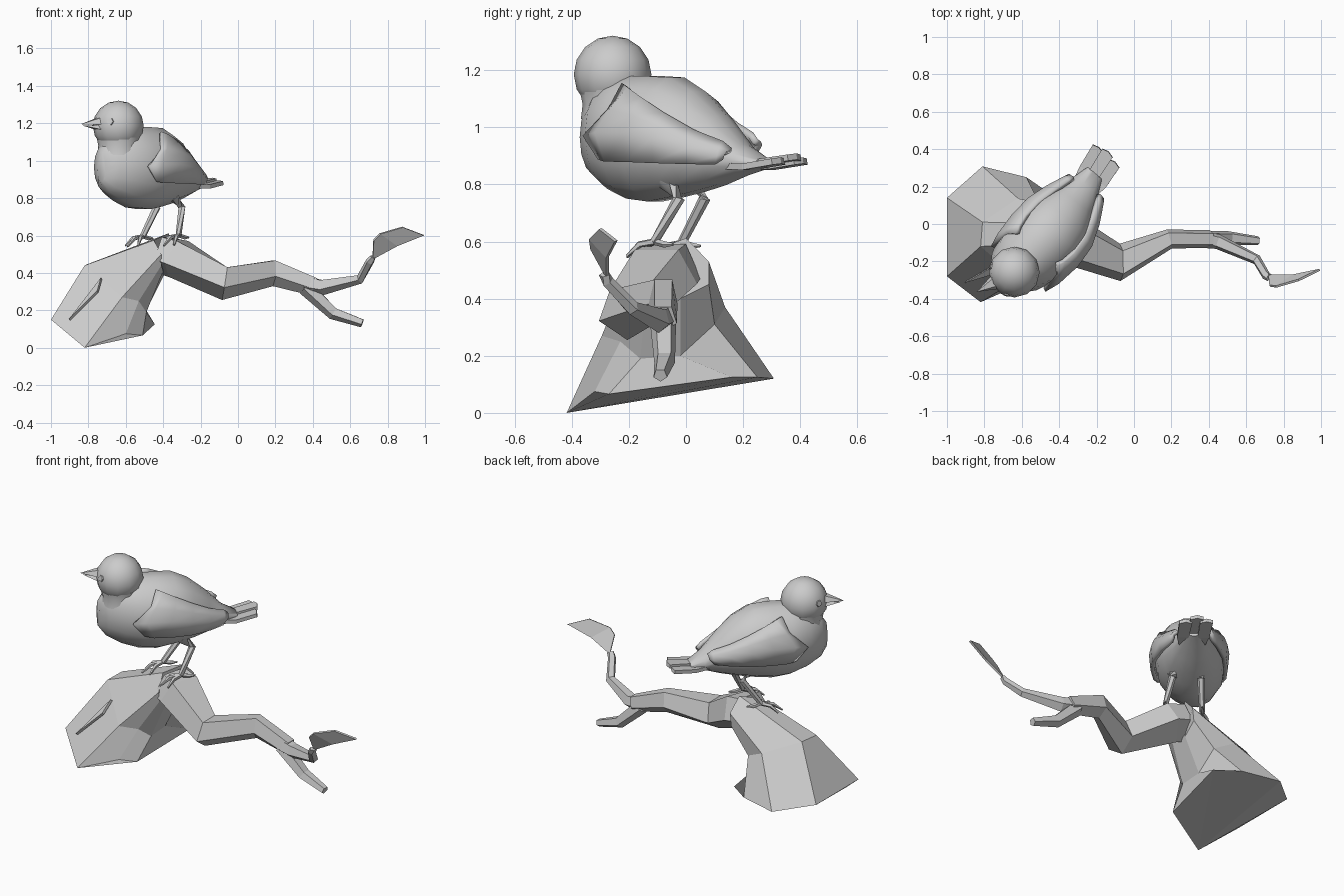
import bpy, bmesh, math
from mathutils import Vector

if "Cube" in bpy.data.objects:
    bpy.data.objects.remove(bpy.data.objects["Cube"])

grey = bpy.data.materials.new("plain_grey")
grey.diffuse_color = (0.6, 0.6, 0.6, 1)
grey.use_nodes = True
grey.node_tree.nodes["Principled BSDF"].inputs["Base Color"].default_value = grey.diffuse_color


def make(name, verts, faces, smooth=None, thick=0):
    bm = bmesh.new()
    vs = [bm.verts.new(v) for v in verts]
    for f in faces:
        bm.faces.new([vs[i] for i in f])
    bmesh.ops.recalc_face_normals(bm, faces=bm.faces)
    me = bpy.data.meshes.new(name)
    bm.to_mesh(me)
    bm.free()
    me.materials.append(grey)
    ob = bpy.data.objects.new(name, me)
    bpy.context.collection.objects.link(ob)
    if thick:
        mod = ob.modifiers.new("thickness", "SOLIDIFY")
        mod.thickness, mod.offset = thick, 0
    if smooth:
        bpy.ops.object.select_all(action="DESELECT")
        ob.select_set(True)
        bpy.context.view_layer.objects.active = ob
        bpy.ops.object.shade_smooth_by_angle(angle=math.radians(smooth))
    return ob


def loft(name, rings, smooth=None, first_cap=None):
    n = len(rings[0])
    faces = [(r * n + i, r * n + (i + 1) % n, (r + 1) * n + (i + 1) % n, (r + 1) * n + i)
             for r in range(len(rings) - 1) for i in range(n)]
    faces += first_cap or [tuple(range(n))]
    faces.append(tuple((len(rings) - 1) * n + i for i in range(n)))
    return make(name, [v for r in rings for v in r], faces, smooth)


def tube(name, path, sides=5, smooth=None, turn=0.0):
    """path holds (x, y, z, half_width, half_height)"""
    pts = [Vector(p[:3]) for p in path]
    rings = []
    for i, p in enumerate(path):
        t = (pts[min(i + 1, len(pts) - 1)] - pts[max(i - 1, 0)]).normalized()
        side = t.cross(Vector((0, 0, 1))).normalized()
        up = side.cross(t)
        rings.append([pts[i] + side * p[3] * math.cos(a) + up * p[4] * math.sin(a)
                      for a in (turn + 2 * math.pi * k / sides for k in range(sides))])
    return loft(name, rings, smooth)


# Bird frame: u runs from the head to the tail, v to the bird's left, slightly bent
def bird(u, v, z):
    v += 0.15 * u * (0.62 - u)
    return Vector((-0.64 + 0.64 * u + 0.77 * v, -0.255 + 0.77 * u - 0.64 * v, z))


# Body: u, centre height, half width, half height
body = [(-.125, .965, .03, .08), (-.085, .965, .09, .135), (0, .975, .155, .195),
        (.1, .965, .19, .22), (.2, .96, .2, .225), (.3, .965, .195, .215),
        (.4, .95, .17, .18), (.5, .92, .12, .125), (.6, .885, .08, .055), (.68, .872, .05, .02)]
loft("body", [[bird(u, w * math.cos(a), z + h * math.sin(a))
               for a in (2 * math.pi * k / 14 for k in range(14))] for u, z, w, h in body], 60)

# Head, a low sphere on a short neck
bm = bmesh.new()
bmesh.ops.create_uvsphere(bm, u_segments=12, v_segments=8, radius=0.136)
head_at = Vector((-.64, -.257, 1.185))
make("head", [v.co + head_at for v in bm.verts], [[v.index for v in f.verts] for f in bm.faces], 60)
bm.free()
loft("neck", [[(-.635 + r * math.cos(k * math.pi / 6), -.25 + r * math.sin(k * math.pi / 6), z)
               for k in range(12)] for r, z in ((.118, 1.03), (.112, 1.08), (.122, 1.13))], 60)

# Beak in two halves, and eyes
fwd, left = Vector((-.885, -.465, 0)), Vector((.465, -.885, 0))
tip = head_at + fwd * .228 + Vector((0, 0, .01))
for name, z0, z1 in (("upper_beak", .046, .008), ("lower_beak", .006, -.02)):
    root = head_at + fwd * .112
    a = [root + left * s * w + Vector((0, 0, z)) for s, w, z in
         ((-1, .042, z1), (1, .042, z1), (1, .024, z0), (-1, .024, z0))]
    end = tip if name == "upper_beak" else tip - fwd * .015 - Vector((0, 0, .008))
    make(name, a + [end], [(0, 1, 2, 3), (0, 1, 4), (1, 2, 4), (2, 3, 4), (3, 0, 4)])
for s, name in ((1, "left_eye"), (-1, "right_eye")):
    d = (fwd * .098 + left * s * .09 + Vector((0, 0, .025))).normalized()
    side = d.cross(Vector((0, 0, 1))).normalized()
    up = side.cross(d)
    loft(name, [[head_at + d * r + (side * math.cos(k * math.pi / 3) + up * math.sin(k * math.pi / 3)) * w
                 for k in range(6)] for r, w in ((.12, .022), (.136, .018))])

# Wings: u of lower, middle, upper points, their heights, outward reach
wing = [(.1, .03, .18, .89, .97, 1.15, .183), (.15, .11, .22, .882, .98, 1.135, .205),
        (.26, .25, .29, .88, .98, 1.1, .218), (.38, .38, .39, .876, .96, 1.045, .208),
        (.5, .5, .5, .873, .925, .985, .168), (.59, .6, .6, .873, .9, .945, .122),
        (.61, .625, .63, .893, .905, .92, .108)]
for s, name, reach, shrink in ((1, "left_wing", 1, .96), (-1, "right_wing", .95, .93)):
    rows = []
    for i, (ul, um, uh, lo, mid, hi, v) in enumerate(wing):
        lift = .05 * ul if s < 0 else 0
        us = um + (uh - um) * (.75 if i == 0 else .5)
        rows += [bird(u * shrink, s * v * reach * k, z + lift) for u, k, z in
                 ((ul, .96, lo), (um, 1, mid), (us, .92, (mid + hi) / 2), (uh, .74, hi))]
    make(name, rows, [(i * 4 + j, i * 4 + j + 1, i * 4 + j + 5, i * 4 + j + 4)
                      for i in range(len(wing) - 1) for j in range(3)], 40, .024)

# Tail: a top feather over two spread ones
for name, v0, v1, w0, w1, z, end in (("tail_left", .03, .06, .025, .036, .866, .795),
                                     ("tail_right", -.03, -.055, .025, .036, .866, .8),
                                     ("tail_middle", 0, 0, .03, .036, .88, .815)):
    make(name, [bird(.48, v0 - w0, z), bird(.48, v0 + w0, z), bird(.66, v1 + w1 * .9, z - .004),
                bird(end - .01, v1 + w1, z + .014), bird(end, v1, z + .018),
                bird(end - .01, v1 - w1, z + .014), bird(.66, v1 - w1 * .9, z - .004)],
         [(0, 1, 2, 6), (2, 3, 4, 5, 6)], None, .022)

# Legs and toes
for name, hip, knee, ankle in (("left_leg", (-.345, -.065, .81), (-.3, -.025, .75), (-.318, -.11, .6)),
                               ("right_leg", (-.475, .025, .81), (-.435, .065, .75), (-.51, -.015, .595))):
    tube(name, [(*hip, .038, .034), (*knee, .021, .021), (*ankle, .016, .016)], 6, 50)
    a = Vector(ankle)
    for i, (ang, ln, drop) in enumerate(((-.45, .1, .05), (0, .125, .055), (.45, .1, .05), (math.pi, .085, .01))):
        c, s = math.cos(ang), math.sin(ang)
        d = Vector((-.64 * c - .77 * s, -.77 * c + .64 * s, 0))
        m, e = a + d * ln * .55 + Vector((0, 0, -.01)), a + d * ln - Vector((0, 0, drop))
        tube(f"{name}_toe_{i}", [(*a, .012, .012), (*m, .012, .012), (*e, .005, .005)], 5)

# Stump: foot ring, waist ring, top ring; the underside is creased between two corners
loft("stump", [
    [(-.82, -.418, 0), (-1, -.28, .15), (-1, .14, .15), (-.81, .308, .12),
     (-.575, .25, .125), (-.445, .16, .125), (-.51, -.27, .066), (-.6, -.32, .075)],
    [(-.62, -.295, .27), (-.82, -.12, .44), (-.81, .01, .445), (-.62, .137, .37),
     (-.5, .1, .31), (-.49, -.02, .2), (-.49, -.16, .19), (-.53, -.23, .25)],
    [(-.41, -.2, .5), (-.45, -.1, .575), (-.37, 0, .612), (-.36, .08, .53),
     (-.37, .08, .45), (-.39, -.02, .4), (-.4, -.14, .41), (-.41, -.19, .44)]],
    None, [(0, 1, 2, 3), (0, 3, 4, 5), (0, 5, 6, 7)])
# Bark chip on the stump front
make("bark_chip", [(-.9, -.31, .15), (-.73, -.21, .37), (-.75, -.265, .3)], [(0, 1, 2)], None, .015)

# Branch, its fork and the leaf stalk
down = -math.pi / 2
tube("branch", [(-.41, -.07, .505, .13, .11), (-.33, -.09, .485, .14, .115), (-.07, -.205, .352, .105, .098),
                (.19, -.08, .405, .055, .076), (.41, -.08, .33, .05, .054)], 5, None, down)
tube("long_twig", [(.36, -.08, .34, .05, .05), (.45, -.095, .325, .042, .045), (.655, -.19, .368, .028, .026),
                   (.705, -.275, .46, .024, .022), (.722, -.285, .485, .022, .014)], 5, None, down)
tube("short_twig", [(.36, -.08, .325, .048, .045), (.51, -.075, .185, .038, .036),
                    (.665, -.09, .132, .025, .024)], 5, None, down)
make("leaf", [(.72, -.275, .475), (.725, -.33, .575), (.76, -.335, .61), (.88, -.3, .645),
              (.993, -.245, .602), (.85, -.275, .545)],
     [(0, 1, 2, 5), (2, 3, 4, 5)], None, .012)
